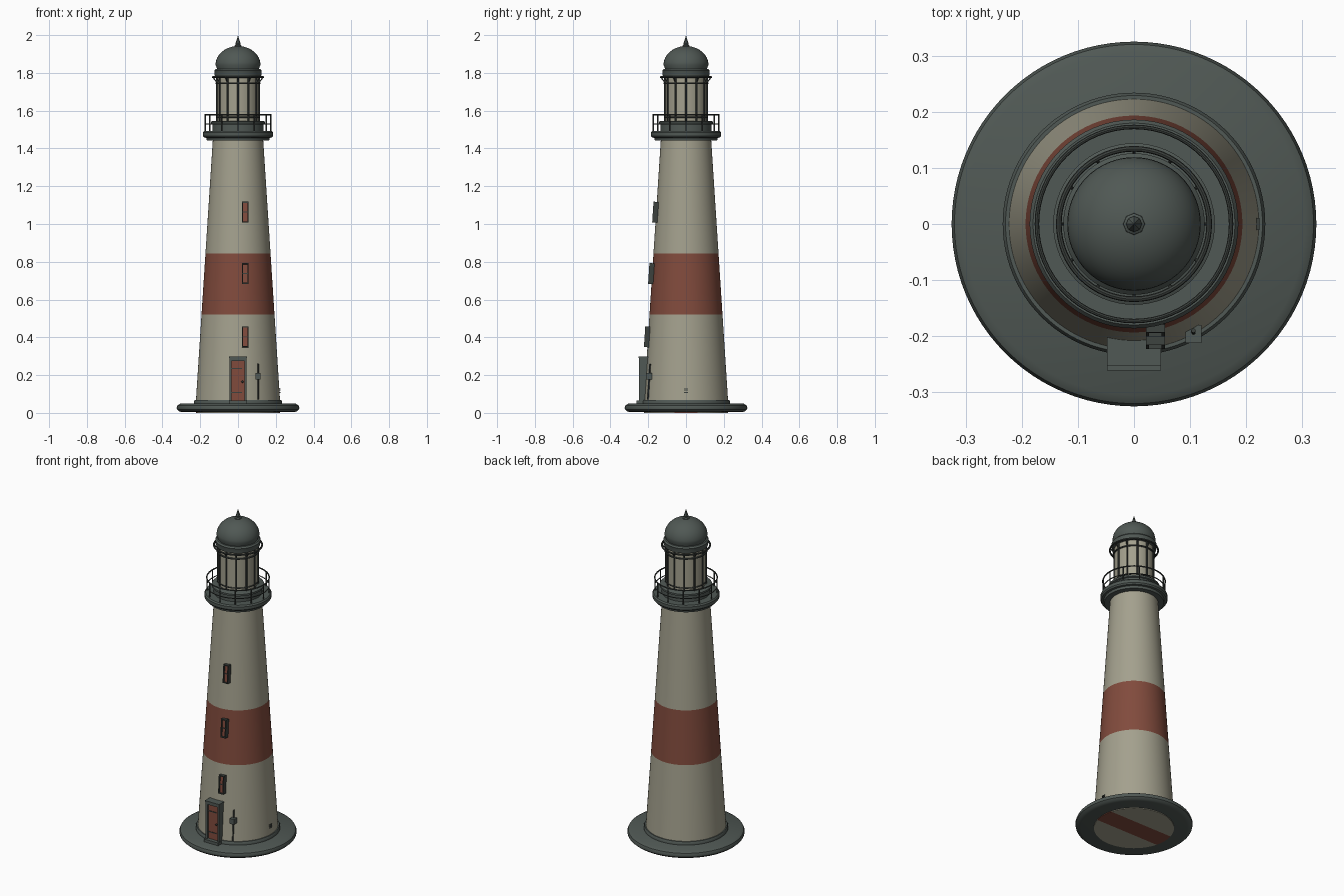
import bpy, bmesh, math
from mathutils import Vector, Matrix

cube = bpy.data.objects.get("Cube")
if cube:
    bpy.data.objects.remove(cube, do_unlink=True)


def material(name, rgb):
    m = bpy.data.materials.new(name)
    m.use_nodes = True
    m.diffuse_color = (*rgb, 1)
    bsdf = next(n for n in m.node_tree.nodes if n.type == 'BSDF_PRINCIPLED')
    bsdf.inputs["Base Color"].default_value = (*rgb, 1)
    return m


CREAM = material("cream plaster", (0.37, 0.355, 0.27))
RED = material("brick red paint", (0.22, 0.07, 0.046))
GREY = material("slate grey", (0.08, 0.098, 0.089))
IRON = material("dark iron", (0.045, 0.053, 0.048))


def finish(name, bm, mats, smooth=True):
    bmesh.ops.recalc_face_normals(bm, faces=bm.faces)
    me = bpy.data.meshes.new(name)
    bm.to_mesh(me)
    bm.free()
    for m in mats:
        me.materials.append(m)
    ob = bpy.data.objects.new(name, me)
    bpy.context.collection.objects.link(ob)
    if smooth:
        bpy.ops.object.select_all(action='DESELECT')
        ob.select_set(True)
        bpy.context.view_layer.objects.active = ob
        bpy.ops.object.shade_smooth_by_angle(angle=math.radians(35))
    return ob


def lathe(name, profile, mats, segment_mats=None, n=64):
    """Turn (radius, height) points around the z axis."""
    bm = bmesh.new()
    rings = [[bm.verts.new((r * math.cos(math.tau * i / n),
                            r * math.sin(math.tau * i / n), z))
              for i in range(n)] for r, z in profile]
    for k in range(len(rings) - 1):
        a, b = rings[k], rings[k + 1]
        for i in range(n):
            j = (i + 1) % n
            f = bm.faces.new((a[i], a[j], b[j], b[i]))
            f.material_index = segment_mats[k] if segment_mats else 0
    bmesh.ops.remove_doubles(bm, verts=bm.verts, dist=1e-5)
    return finish(name, bm, mats)


def hoop(name, radius, z, thick, mat):
    tube = [(radius + thick * math.cos(math.tau * i / 8),
             z + thick * math.sin(math.tau * i / 8)) for i in range(9)]
    return lathe(name, tube, [mat])


def add_box(bm, lo, hi):
    lo, hi = Vector(lo), Vector(hi)
    bmesh.ops.create_cube(bm, size=1, matrix=Matrix.Translation((lo + hi) / 2)
                          @ Matrix.Diagonal((*(hi - lo), 1)))


def boxes(name, parts, mat):
    bm = bmesh.new()
    for lo, hi in parts:
        add_box(bm, lo, hi)
    return finish(name, bm, [mat], smooth=False)


def add_rod(bm, p, q, r, sides=8):
    p, q = Vector(p), Vector(q)
    rot = (q - p).to_track_quat('Z', 'Y').to_matrix().to_4x4()
    bmesh.ops.create_cone(bm, cap_ends=True, segments=sides, radius1=r, radius2=r,
                          depth=(q - p).length,
                          matrix=Matrix.Translation((p + q) / 2) @ rot)


def ring_of_rods(name, r1, z1, r2, z2, thick, mat, count=12):
    bm = bmesh.new()
    for i in range(count):
        c, s = math.cos(math.tau * i / count), math.sin(math.tau * i / count)
        add_rod(bm, (r1 * c, r1 * s, z1), (r2 * c, r2 * s, z2), thick)
    return finish(name, bm, [mat])


def wall_radius(z):
    return 0.223 - 0.09 * (z - 0.06) / 1.39


# Foundation slab with rounded rim
lathe("foundation_slab",
      [(0, 0.004), (0.295, 0.004), (0.312, 0.008), (0.323, 0.018), (0.325, 0.028),
       (0.32, 0.04), (0.305, 0.049), (0, 0.05)], [GREY], n=96)

# Underside disc with a painted stripe
bm = bmesh.new()
bmesh.ops.create_cone(bm, cap_ends=True, segments=64, radius1=0.222, radius2=0.222,
                      depth=0.006, matrix=Matrix.Translation((0, 0, 0.003)))
for y in (-0.06, 0.06):
    bmesh.ops.bisect_plane(bm, geom=bm.verts[:] + bm.edges[:] + bm.faces[:],
                           plane_co=(0, y, 0), plane_no=(0, 1, 0))
for f in bm.faces:
    f.material_index = int(abs(f.calc_center_median().y) < 0.06)
finish("underside_disc", bm, [CREAM, RED], smooth=False)

# Tapered tower with red band
lathe("tower", [(wall_radius(z), z) for z in (0.04, 0.52, 0.845, 1.46)],
      [CREAM, RED], [0, 1, 0], n=96)
lathe("tower_foot_ring", [(0.222, 0.05), (0.234, 0.05), (0.234, 0.06),
                          (0.229, 0.068), (0.22, 0.068)], [GREY], n=96)

# Gallery deck and railing
lathe("gallery_deck",
      [(0.13, 1.442), (0.165, 1.442), (0.168, 1.456), (0.18, 1.458), (0.186, 1.466),
       (0.186, 1.484), (0.18, 1.492), (0, 1.492)], [GREY])
ring_of_rods("railing_posts", 0.173, 1.485, 0.173, 1.58, 0.0035, IRON)
hoop("railing_top", 0.173, 1.579, 0.004, IRON)
hoop("railing_middle", 0.173, 1.53, 0.0028, IRON)

# Lantern room
lathe("lantern_base", [(0.125, 1.49), (0.135, 1.49), (0.135, 1.527), (0.144, 1.53),
                       (0.144, 1.541), (0.135, 1.546), (0.1, 1.546)], [GREY])
lathe("lantern_wall", [(0.109, 1.53), (0.109, 1.8)], [CREAM], n=48)
ring_of_rods("lantern_bars", 0.112, 1.54, 0.112, 1.79, 0.0045, IRON)
hoop("lantern_lower_hoop", 0.113, 1.565, 0.0035, IRON)
hoop("lantern_upper_hoop", 0.115, 1.745, 0.005, IRON)
hoop("outer_hoop", 0.134, 1.778, 0.005, IRON)
ring_of_rods("hoop_brackets", 0.108, 1.745, 0.134, 1.778, 0.003, IRON)
lathe("dome_collar", [(0.1, 1.782), (0.122, 1.782), (0.124, 1.79), (0.124, 1.808),
                      (0.126, 1.812), (0.118, 1.82), (0.1, 1.82)], [GREY])

# Dome and spire
dome = [(0.108, 1.815)]
for i in range(13):
    t = math.pi / 2 * i / 12
    dome.append((0.119 * math.cos(t), 1.842 + 0.1 * math.sin(t)))
lathe("dome", dome, [GREY])
lathe("spire", [(0.02, 1.934), (0.019, 1.945), (0.012, 1.95), (0.014, 1.956),
                (0.007, 1.975), (0, 2.0)], [GREY], n=8)

# Slit windows
for label, z in (("lower", 0.402), ("middle", 0.737), ("upper", 1.062)):
    back, front, w, h, t = 0.012, -0.022, 0.017, 0.055, 0.006
    frame = boxes(label + "_window_frame", [
        ((-w, front, -h), (-w + t, back, h)), ((w - t, front, -h), (w, back, h)),
        ((-w, front, h - t), (w, back, h)), ((-w, front, -h), (w, back, -h + t)),
        ((-w, -0.017, -0.002), (w, back, 0.002))], IRON)
    pane = boxes(label + "_window_pane", [((-w + t, -0.014, -h + t), (w - t, back, h - t))], RED)
    for ob in (frame, pane):
        ob.location = (0.038, -math.sqrt(wall_radius(z) ** 2 - 0.038 ** 2), z)
        ob.rotation_euler.x = -0.065

# Entrance door
D = 0.045
boxes("door_frame", [((-D, -0.248, 0.05), (-D + 0.011, -0.19, 0.29)),
                     ((D - 0.011, -0.248, 0.05), (D, -0.19, 0.29)),
                     ((-D, -0.248, 0.276), (D, -0.19, 0.29)),
                     ((-D - 0.003, -0.252, 0.29), (D + 0.003, -0.19, 0.298))], GREY)
boxes("door_leaf", [((-D + 0.01, -0.238, 0.06), (D - 0.01, -0.19, 0.278))], RED)
boxes("door_straps", [((-0.034, -0.241, z), (0.022, -0.237, z + 0.005))
                      for z in (0.105, 0.232)], IRON)
boxes("door_step", [((-0.048, -0.261, 0.045), (0.048, -0.22, 0.066))], GREY)
bm = bmesh.new()
bmesh.ops.create_uvsphere(bm, u_segments=12, v_segments=8, radius=0.006,
                          matrix=Matrix.Translation((0.023, -0.243, 0.165)))
finish("door_knob", bm, [IRON])

# Service pipe and junction box beside the door
bm = bmesh.new()
add_rod(bm, (0.106, -0.202, 0.07), (0.106, -0.19, 0.26), 0.004)
finish("service_pipe", bm, [IRON])
boxes("junction_box", [((0.092, -0.212, 0.178), (0.12, -0.18, 0.21))], GREY)

# Small wall vent on the side
boxes("wall_vent", [((0.21, -0.011, z), (0.224, 0.011, z + 0.004))
                    for z in (0.106, 0.115, 0.124)], IRON)
